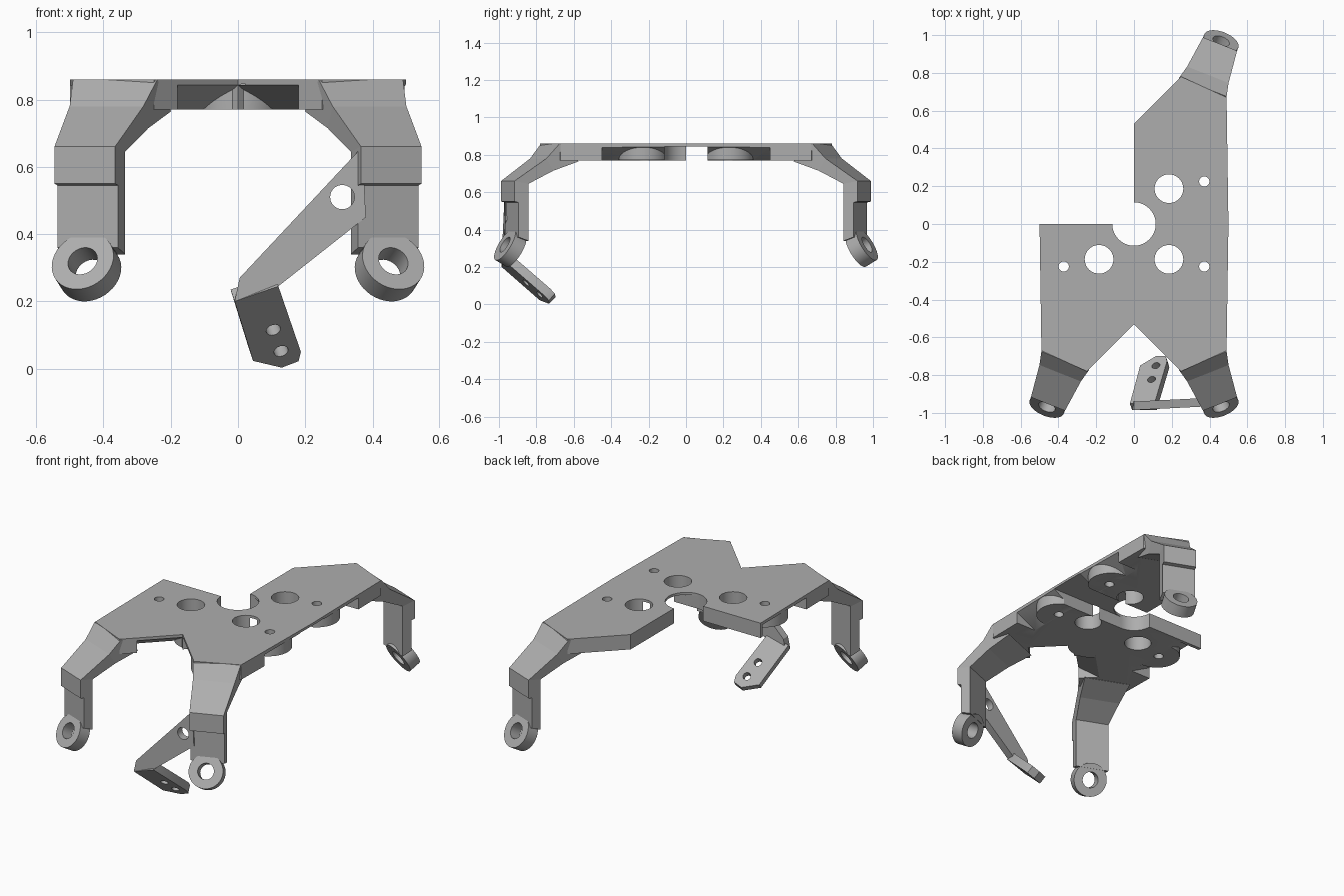
import bpy, bmesh, math
from mathutils import Vector, Matrix

if "Cube" in bpy.data.objects:
    bpy.data.objects.remove(bpy.data.objects["Cube"])

grey = bpy.data.materials.new("plain grey")
grey.use_nodes = True
COLOUR = (0.42, 0.42, 0.42, 1)
grey.diffuse_color = COLOUR
grey.node_tree.nodes["Principled BSDF"].inputs["Base Color"].default_value = COLOUR


def add_object(name, bm):
    bmesh.ops.recalc_face_normals(bm, faces=bm.faces[:])
    mesh = bpy.data.meshes.new(name)
    bm.to_mesh(mesh)
    bm.free()
    mesh.materials.append(grey)
    obj = bpy.data.objects.new(name, mesh)
    bpy.context.collection.objects.link(obj)
    return obj


def slab(name, points, offset):
    """Polygon pushed along an offset vector."""
    bm = bmesh.new()
    face = bm.faces.new([bm.verts.new(p) for p in points])
    new = bmesh.ops.extrude_face_region(bm, geom=[face], use_keep_orig=True)["geom"]
    moved = [v for v in new if isinstance(v, bmesh.types.BMVert)]
    bmesh.ops.translate(bm, verts=moved, vec=offset)
    return add_object(name, bm)


def rod(name, centre, radius, length, axis=(0, 0, 1), sides=40):
    bm = bmesh.new()
    turn = Vector((0, 0, 1)).rotation_difference(Vector(axis)).to_matrix().to_4x4()
    bmesh.ops.create_cone(bm, cap_ends=True, segments=sides, radius1=radius,
                          radius2=radius, depth=length,
                          matrix=Matrix.Translation(centre) @ turn)
    return add_object(name, bm)


def hull(name, points):
    bm = bmesh.new()
    for p in points:
        bm.verts.new(p)
    bmesh.ops.convex_hull(bm, input=bm.verts[:])
    return add_object(name, bm)


def carve(obj, tools):
    """Apply (helper, operation) pairs in order, then drop the helpers."""
    for tool, operation in tools:
        tool.hide_render = True
        mod = obj.modifiers.new("carve", 'BOOLEAN')
        mod.operation, mod.object, mod.solver = operation, tool, 'EXACT'
    graph = bpy.context.evaluated_depsgraph_get()
    graph.update()
    mesh = bpy.data.meshes.new_from_object(obj.evaluated_get(graph))
    obj.modifiers.clear()
    obj.data = mesh
    for tool, _ in tools:
        bpy.data.objects.remove(tool)


def smooth(obj):
    bpy.ops.object.select_all(action='DESELECT')
    obj.select_set(True)
    bpy.context.view_layer.objects.active = obj
    bpy.ops.object.shade_smooth_by_angle(angle=math.radians(30))


TOP, BOTTOM, RIM = 0.86, 0.77, 0.843


def edge_wedge(p, q, inward, inset):
    """Cutter sloping up from the underside to a thin rim along edge p-q."""
    inward = Vector(inward).normalized()
    slope = (RIM - BOTTOM) / inset
    points = []
    for end in (p, q):
        for reach, z in ((inset + 0.01 / slope, BOTTOM - 0.01),
                         (-0.03, BOTTOM - 0.01), (-0.03, RIM + 0.03 * slope * 0.3),
                         (0, RIM)):
            spot = Vector(end) + inward * reach
            points.append((spot.x, spot.y, z))
    return hull("edge_cutter", points)


# Body plate with one quarter missing
outline = [(0, 0), (-0.5, 0), (-0.49, -0.67), (-0.25, -0.78), (0, -0.53), (0.25, -0.78),
           (0.49, -0.67), (0.5, 0), (0.49, 0.67), (0.25, 0.78), (0, 0.53)]
plate = slab("body_plate", [(x, y, BOTTOM) for x, y in outline], (0, 0, TOP - BOTTOM))
cut, join = 'DIFFERENCE', 'UNION'
quarters = [(1, 1), (1, -1), (-1, -1)]
tools = [(edge_wedge((0.5, -0.45), (0.5, 0.45), (-1, 0), 0.14), cut),
         (edge_wedge((-0.5, -0.45), (-0.5, -0.02), (1, 0), 0.14), cut)]
for sx in (1, -1):
    tools.append((edge_wedge((0, -0.53), (sx * 0.18, -0.71), (sx, 1), 0.12), cut))
# Round bosses under the rim
bosses = [(sx * 0.365, sy * 0.23) for sx, sy in quarters] + [(0, -0.385)]
for x, y in bosses:
    tools.append((rod("boss", (x, y, 0.811), 0.13, 0.08), join))
# Side channel, centre bore and screw holes
channel = hull("channel", [(x, y, z) for x in (0, 0.7) for y in (-0.115, 0.115)
                           for z in (0.7, RIM + 0.002)])
tools.append((channel, cut))
tools.append((rod("bore", (0, 0, 0.8), 0.115, 0.4), cut))
for sx, sy in quarters:
    tools.append((rod("large_hole", (sx * 0.185, sy * 0.187, 0.8), 0.076, 0.4), cut))
    tools.append((rod("small_hole", (sx * 0.372, sy * 0.225, 0.8), 0.027, 0.4), cut))
carve(plate, tools)
smooth(plate)


# Legs: sections of (outer reach, outer z, inner reach, inner z, half width)
SECTIONS = [(0, 0.86, -0.11, 0.765, 0.135), (0.07, 0.78, 0.03, 0.715, 0.118),
            (0.245, 0.66, 0.165, 0.645, 0.097), (0.245, 0.55, 0.165, 0.55, 0.097),
            (0.222, 0.545, 0.165, 0.545, 0.097), (0.222, 0.36, 0.165, 0.34, 0.097)]


def leg(name, sx, sy):
    out = Vector((0.37 * sx, 0.93 * sy, 0)).normalized()
    side = Vector((-out.y, out.x, 0))
    base = Vector((0.365 * sx, 0.725 * sy, 0))

    def at(reach, z, across=0):
        return base + out * reach + side * across + Vector((0, 0, z))

    bm = bmesh.new()
    rings = []
    for s_out, z_out, s_in, z_in, w in SECTIONS:
        rings.append([bm.verts.new(at(*p)) for p in (
            (s_out, z_out, -w), (s_out, z_out, w), (s_in, z_in, w), (s_in, z_in, -w))])
    for a, b in zip(rings, rings[1:]):
        for i in range(4):
            j = (i + 1) % 4
            bm.faces.new((a[i], a[j], b[j], b[i]))
    bm.faces.new(rings[0])
    bm.faces.new(rings[-1])
    add_object(name, bm)

    # Tilted eyelet at the foot of the leg
    normal = out * math.cos(math.radians(30)) + Vector((0, 0, 0.5))
    centre = at(0.262, 0.32) - normal * 0.036
    eyelet = rod(name + "_eyelet", centre, 0.097, 0.072, normal)
    carve(eyelet, [(rod("pin_hole", centre, 0.046, 0.3, normal), cut)])
    smooth(eyelet)


leg("front_left_leg", 1, -1)
leg("front_right_leg", -1, -1)
leg("back_left_leg", 1, 1)

# Slanted strut reaching from the front left leg to the middle
blade = [(0.37, 0.66), (0.005, 0.27), (-0.01, 0.2), (0.12, 0.245), (0.38, 0.45)]
strut = slab("strut", [(x, -0.985 + 0.05 * x, z) for x, z in blade], (0, 0.045, 0))
carve(strut, [(rod("strut_hole", (0.31, -0.95, 0.51), 0.036, 0.3, (0, 1, 0)), cut)])
smooth(strut)


# Foot plate folded back from the strut
def foot_point(x, z):
    return Vector((x, -0.985 + (0.2 + 0.346 * (x + 0.01) - z) / 0.97, z))


tip = [(-0.01, 0.2), (0.12, 0.245), (0.187, 0.05), (0.18, 0.022), (0.13, 0.003), (0.045, 0.023)]
foot_normal = Vector((-0.346, 0.97, 1)).normalized()
foot = slab("strut_foot", [foot_point(*p) for p in tip], foot_normal * 0.05)
carve(foot, [(rod("foot_hole", foot_point(x, z), 0.022, 0.3, foot_normal, 16), cut)
             for x, z in ((0.105, 0.115), (0.128, 0.052))])
smooth(foot)
